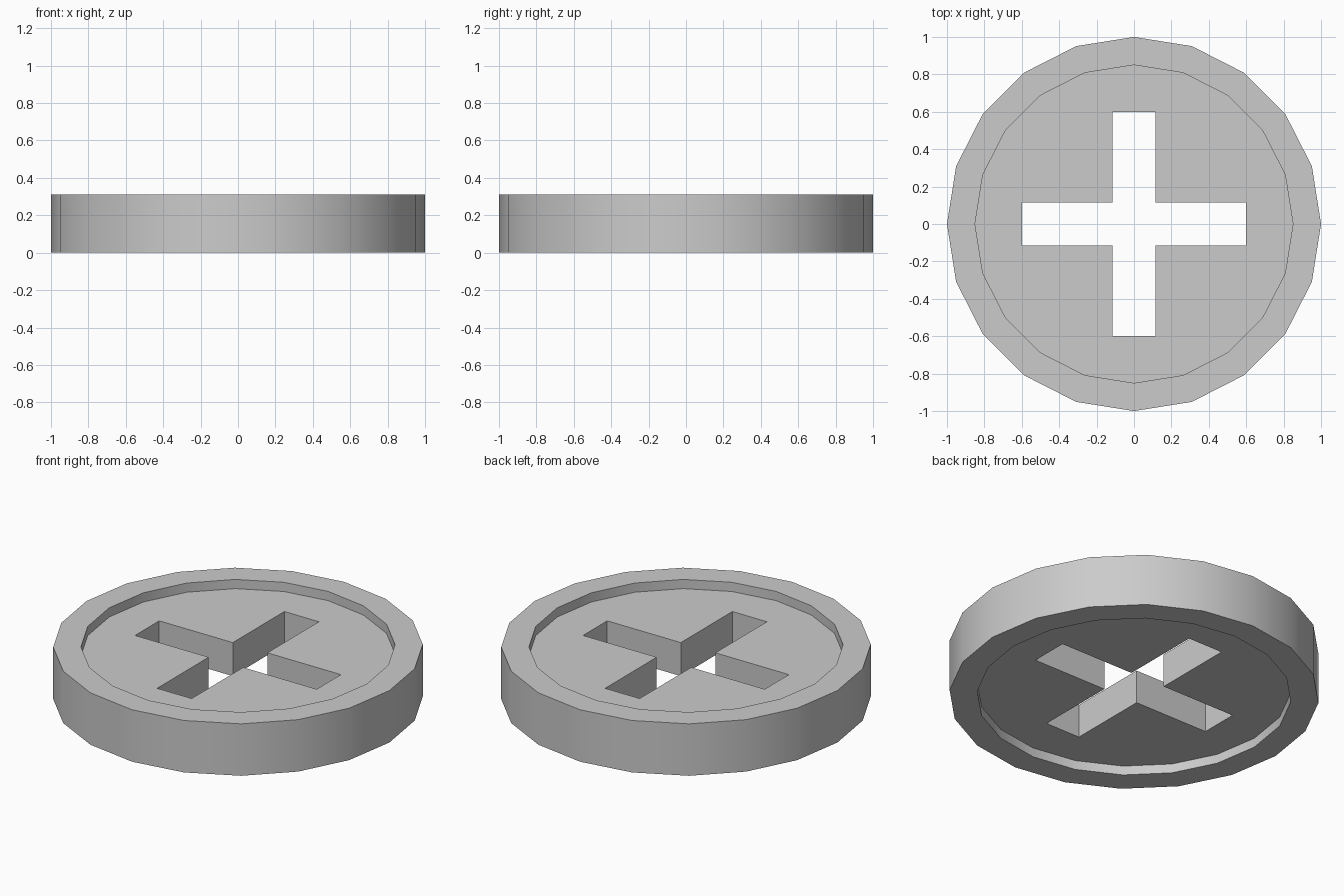
import bpy, bmesh, math

if "Cube" in bpy.data.objects:
    bpy.data.objects.remove(bpy.data.objects["Cube"])

HEIGHT = 0.31      # total thickness
RECESS = 0.055     # depth of the dish on each face
SIDES = 20


def prism(name, outline, z0, z1):
    """Solid made by extruding a flat outline from z0 to z1."""
    bm = bmesh.new()
    face = bm.faces.new([bm.verts.new((x, y, z0)) for x, y in outline])
    top = bmesh.ops.extrude_face_region(bm, geom=[face])["geom"]
    verts = [g for g in top if isinstance(g, bmesh.types.BMVert)]
    bmesh.ops.translate(bm, verts=verts, vec=(0, 0, z1 - z0))
    bmesh.ops.recalc_face_normals(bm, faces=bm.faces)
    mesh = bpy.data.meshes.new(name)
    bm.to_mesh(mesh)
    bm.free()
    obj = bpy.data.objects.new(name, mesh)
    bpy.context.collection.objects.link(obj)
    return obj


def ring(radius):
    return [(radius * math.cos(2 * math.pi * i / SIDES),
             radius * math.sin(2 * math.pi * i / SIDES)) for i in range(SIDES)]


def cross(reach, half):
    """Plus-shaped outline: one arm corner set turned four times."""
    pts = []
    for c, s in ((1, 0), (0, 1), (-1, 0), (0, -1)):
        for x, y in ((reach, -half), (reach, half), (half, half)):
            pts.append((c * x - s * y, s * x + c * y))
    return pts


# Main round body
disc = prism("slotted_disc", ring(1.0), 0, HEIGHT)

# Dished recess on both faces and the cross-shaped through slot
cutters = [
    prism("top_recess_cutter", ring(0.85), HEIGHT - RECESS, HEIGHT + 0.2),
    prism("bottom_recess_cutter", ring(0.85), -0.2, RECESS),
    prism("cross_slot_cutter", cross(0.6, 0.114), -0.3, HEIGHT + 0.3),
]
bpy.context.view_layer.objects.active = disc
disc.select_set(True)
for cutter in cutters:
    cutter.hide_render = True
    mod = disc.modifiers.new(cutter.name, 'BOOLEAN')
    mod.operation = 'DIFFERENCE'
    mod.solver = 'EXACT'
    mod.object = cutter
    bpy.ops.object.modifier_apply(modifier=mod.name)
    bpy.data.objects.remove(cutter)

# Smooth round walls, crisp rims and slot corners
bpy.ops.object.shade_smooth_by_angle(angle=math.radians(30))
